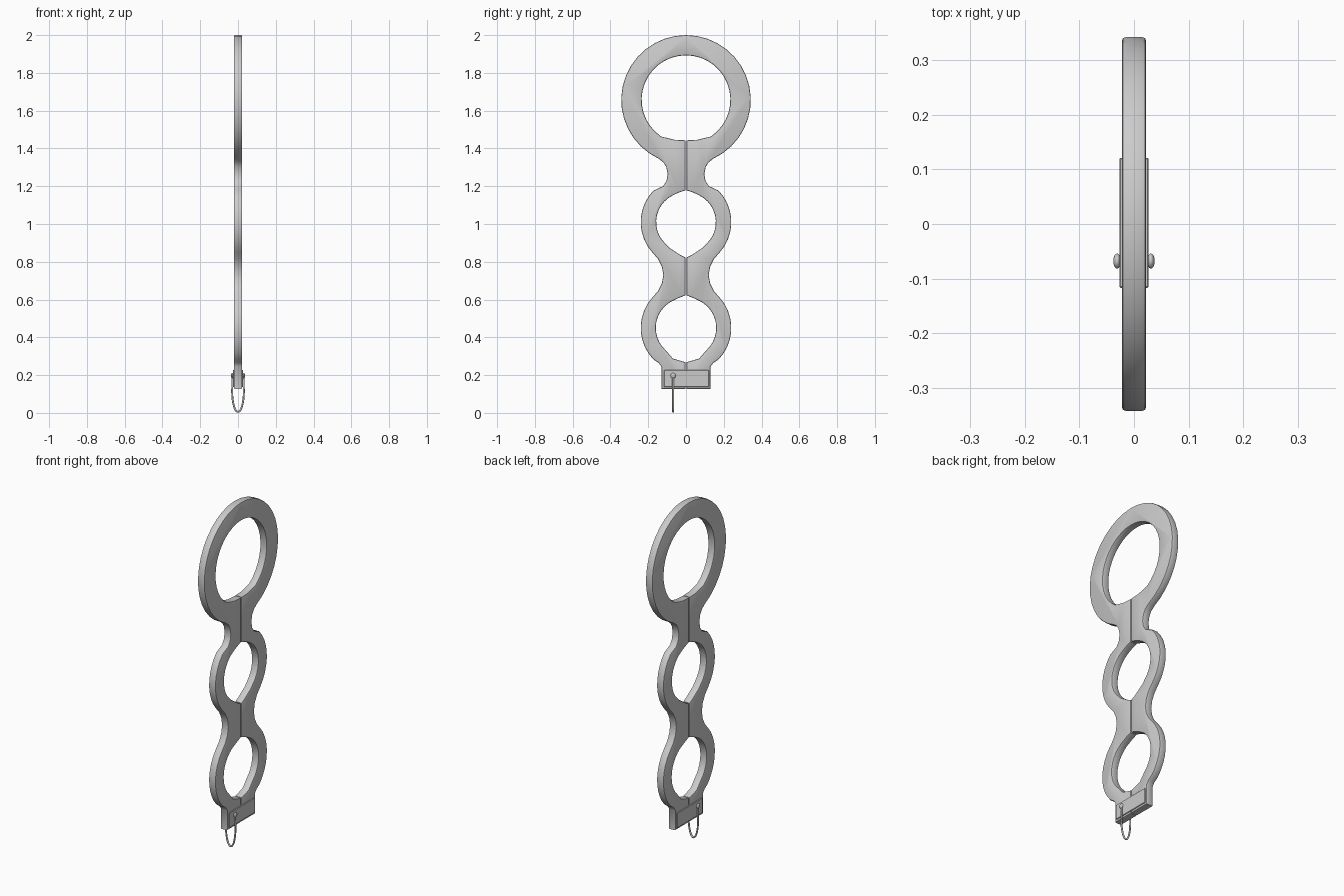
import bpy, bmesh, math
from mathutils import Vector

if "Cube" in bpy.data.objects:
    bpy.data.objects.remove(bpy.data.objects["Cube"])


def arc(cz, r, a0, a1, n):
    """Points (y, z) on a circle centred on y = 0."""
    return [(r * math.cos(math.radians(a0 + (a1 - a0) * i / n)),
             cz + r * math.sin(math.radians(a0 + (a1 - a0) * i / n))) for i in range(n + 1)]


def finish(name, bm, angle=35):
    bmesh.ops.recalc_face_normals(bm, faces=bm.faces)
    me = bpy.data.meshes.new(name)
    bm.to_mesh(me)
    bm.free()
    ob = bpy.data.objects.new(name, me)
    bpy.context.collection.objects.link(ob)
    bpy.ops.object.select_all(action='DESELECT')
    ob.select_set(True)
    bpy.context.view_layer.objects.active = ob
    bpy.ops.object.shade_smooth_by_angle(angle=math.radians(angle))
    return ob


def box(name, size, loc, bevel):
    bm = bmesh.new()
    bmesh.ops.create_cube(bm, size=1)
    for v in bm.verts:
        v.co = Vector(a * b for a, b in zip(v.co, size)) + Vector(loc)
    bmesh.ops.bevel(bm, geom=bm.edges[:], offset=bevel, segments=1, affect='EDGES')
    return finish(name, bm)


# Restraint frame: one outline running outside, up the centre seam and through each hole
T, G = 0.022, 0.0025
outer = arc(1.657, 0.343, 90, -65, 16)
outer += [(0.12, 1.327), (0.105, 1.303), (0.097, 1.265), (0.103, 1.228), (0.122, 1.2)]
outer += arc(1.01, 0.24, 44, -42, 9)
outer += [(0.148, 0.815), (0.128, 0.775), (0.12, 0.73), (0.128, 0.685), (0.148, 0.645)]
outer += arc(0.45, 0.24, 42, -44, 9)
outer += [(0.145, 0.265), (0.13, 0.245), (0.13, 0.127)]
inner = [(G, 0.127), (G, 0.268), (0.03, 0.276), (0.07, 0.288)]
inner += arc(0.45, 0.16, -48, 68, 12) + [(0.03, 0.612), (G, 0.622)]
inner += [(G, 0.822), (0.03, 0.836), (0.09, 0.876)]
inner += arc(1.01, 0.158, -36, 64, 10) + [(0.035, 1.168), (G, 1.178)]
inner += [(G, 1.443), (0.06, 1.446)]
inner += arc(1.658, 0.235, -56, 90, 15)
outer[0] = (0, 2.0)
inner[-1] = (0, 1.893)
half = outer + inner
loop = half + [(-y, z) for y, z in reversed(half[1:-1])]
# half runs outer top -> inner top; the mirrored side returns to the outer top,
# so the two are joined as outer(right), inner(right), inner(left), outer(left)
bm = bmesh.new()
ring = outer[1:] + inner[:-1] + [inner[-1]] + [(-y, z) for y, z in reversed(inner[:-1])] \
    + [(-y, z) for y, z in reversed(outer[1:])] + [outer[0]]
face = bm.faces.new([bm.verts.new((-T, y, z)) for y, z in ring])
ext = bmesh.ops.extrude_face_region(bm, geom=[face], use_keep_orig=True)
bmesh.ops.translate(bm, vec=(2 * T, 0, 0),
                    verts=[g for g in ext['geom'] if isinstance(g, bmesh.types.BMVert)])
bmesh.ops.recalc_face_normals(bm, faces=bm.faces)
rims = [e for e in bm.edges if abs(e.verts[0].co.x - e.verts[1].co.x) < 1e-5]
bmesh.ops.bevel(bm, geom=rims, offset=0.006, segments=2, profile=0.5, affect='EDGES')
finish("restraint_frame", bm)

# Latch plates covering the seam at the bottom, front and back
for side, label in ((1, "right"), (-1, "left")):
    box("latch_plate_" + label, (0.012, 0.238, 0.088), (side * 0.021, 0.002, 0.182), 0.002)

# Rounded pin heads holding the wire loop
PY, PZ = -0.068, 0.197
for side, label in ((1, "right"), (-1, "left")):
    bm = bmesh.new()
    bmesh.ops.create_uvsphere(bm, u_segments=16, v_segments=10, radius=1)
    for v in bm.verts:
        v.co = (side * 0.031 + v.co.x * 0.007, PY + v.co.y * 0.014, PZ + v.co.z * 0.014)
    finish("pin_head_" + label, bm, 60)

# Wire loop hanging below the latch
cu = bpy.data.curves.new("wire_loop", 'CURVE')
cu.dimensions = '3D'
cu.bevel_depth = 0.005
cu.bevel_resolution = 2
cu.use_fill_caps = True
pts = [(-0.029, PZ)]
pts += [(0.031 * math.cos(math.radians(a)), 0.115 + 0.11 * math.sin(math.radians(a)))
        for a in range(180, 361, 12)]
pts += [(0.029, PZ)]
sp = cu.splines.new('POLY')
sp.points.add(len(pts) - 1)
for p, (x, z) in zip(sp.points, pts):
    p.co = (x, PY, z, 1)
ob = bpy.data.objects.new("wire_loop", cu)
bpy.context.collection.objects.link(ob)
